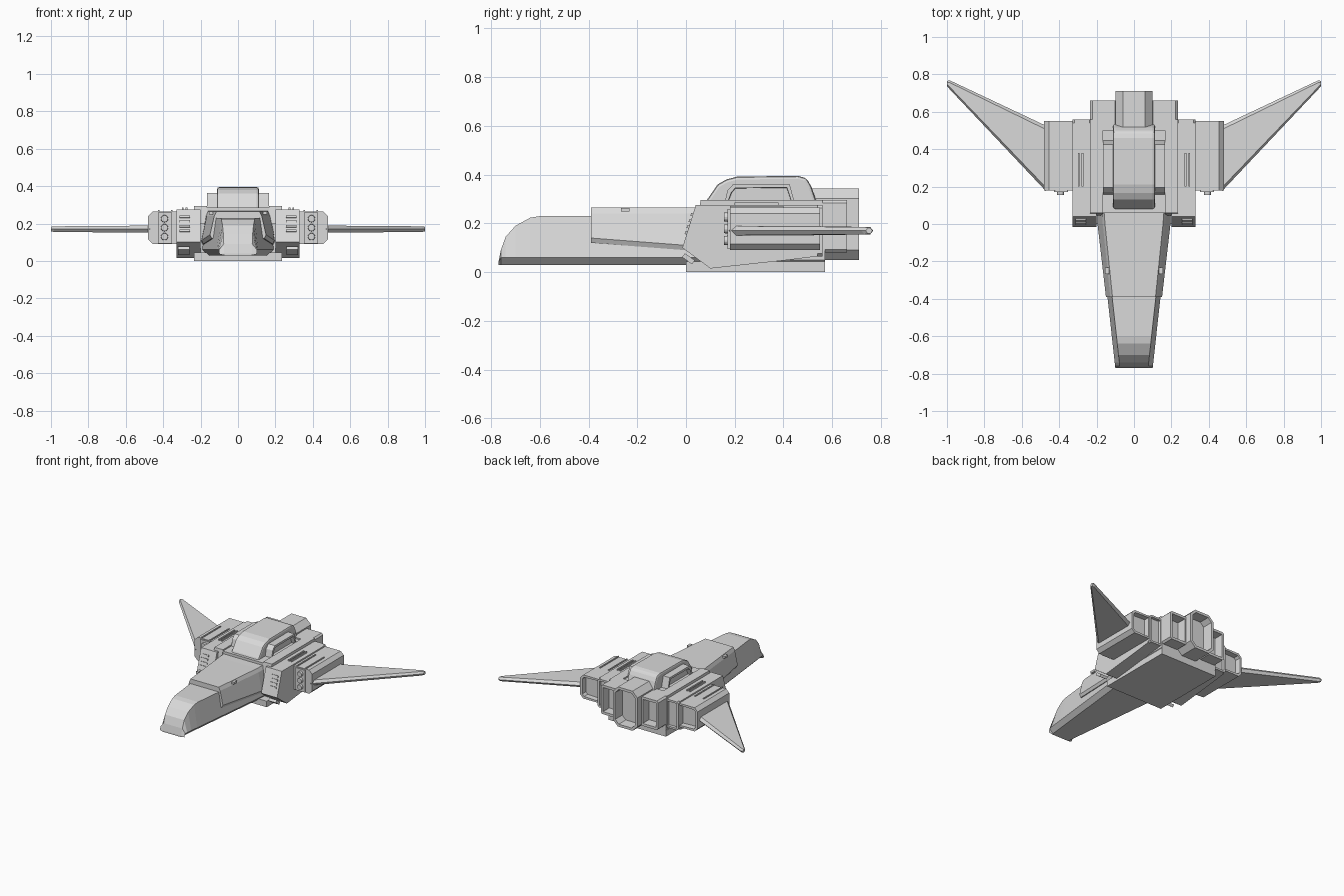
import bpy, bmesh, math
from mathutils import Matrix

cube = bpy.data.objects.get("Cube")
if cube:
    bpy.data.objects.remove(cube, do_unlink=True)

grey = bpy.data.materials.new("hull grey")
grey.use_nodes = True
COLOUR = (0.7, 0.7, 0.7, 1)
grey.diffuse_color = COLOUR
grey.node_tree.nodes["Principled BSDF"].inputs["Base Color"].default_value = COLOUR


def finish(name, bm, mirror=False, bevel=0):
    """Turn a bmesh into an object, optionally mirrored across x = 0."""
    mesh = bpy.data.meshes.new(name)
    bm.to_mesh(mesh)
    bm.free()
    obj = bpy.data.objects.new(name, mesh)
    bpy.context.collection.objects.link(obj)
    mesh.materials.append(grey)
    if bevel:
        mod = obj.modifiers.new("edge bevel", 'BEVEL')
        mod.width, mod.segments = bevel, 2
        mod.limit_method, mod.angle_limit = 'ANGLE', math.radians(40)
    if mirror:
        obj.modifiers.new("mirror", 'MIRROR').use_clip = False
    return obj


def loft(name, rings, mirror=False, recess=None, bevel=0):
    """Bridge rings of points; recess = (rim, depth) sinks the last cap."""
    bm = bmesh.new()
    loops = [[bm.verts.new(p) for p in ring] for ring in rings]
    n = len(loops[0])
    for a, b in zip(loops, loops[1:]):
        for i in range(n):
            j = (i + 1) % n
            bm.faces.new((a[i], a[j], b[j], b[i]))
    bm.faces.new(loops[0][::-1])
    cap = bm.faces.new(loops[-1])
    bmesh.ops.recalc_face_normals(bm, faces=bm.faces[:])
    if recess:
        rim, depth = recess
        bmesh.ops.inset_region(bm, faces=[cap], thickness=rim)
        bmesh.ops.inset_region(bm, faces=[cap], thickness=0.002, depth=-depth)
    return finish(name, bm, mirror, bevel)


def prism_y(name, xz, y0, y1, **kw):
    return loft(name, [[(x, y, z) for x, z in xz] for y in (y0, y1)], **kw)


def prism_x(name, yz, x0, x1, **kw):
    return loft(name, [[(x, y, z) for y, z in yz] for x in (x0, x1)], **kw)


def octagon(x0, x1, z0, z1, c):
    return [(x0 + c, z0), (x1 - c, z0), (x1, z0 + c), (x1, z1 - c),
            (x1 - c, z1), (x0 + c, z1), (x0, z1 - c), (x0, z0 + c)]


def boxes(name, items, tilt=0, mirror=True):
    """Several (centre, size) boxes in one object."""
    bm = bmesh.new()
    for centre, size in items:
        bmesh.ops.create_cube(bm, size=1, matrix=Matrix.Translation(centre)
                              @ Matrix.Rotation(tilt, 4, 'X')
                              @ Matrix.Diagonal((*size, 1)))
    return finish(name, bm, mirror)


# Nose: rounded down at the front, flared towards the body
def nose_ring(y, top):
    w = 0.10 + 0.11 * (y + 0.77)
    mid = min(0.06, top - 0.004)
    half = [(w - 0.03, 0.03), (w, mid), (w - 0.025, top)]
    return [(x, y, z) for x, z in half] + [(-x, y, z) for x, z in half[::-1]]


nose_top = [(-0.77, 0.04), (-0.76, 0.09), (-0.74, 0.145), (-0.70, 0.19),
            (-0.64, 0.223), (-0.60, 0.23), (0.12, 0.23)]
loft("nose", [nose_ring(y, z) for y, z in nose_top])


# Armour shell over the rear of the nose
def shell_ring(y, low, w, top_w, top):
    half = [(w - 0.01, low), (w, low + 0.02), (top_w + 0.012, top - 0.025), (top_w, top)]
    return [(x, y, z) for x, z in half] + [(-x, y, z) for x, z in half[::-1]]


loft("nose_armour", [shell_ring(-0.39, 0.12, 0.15, 0.115, 0.265),
                     shell_ring(0.0, 0.09, 0.195, 0.155, 0.265),
                     shell_ring(0.14, 0.08, 0.20, 0.165, 0.268)])
boxes("armour_seam", [((0.145, -0.25, 0.256), (0.02, 0.035, 0.016))])

# Central body, raised deck and belly plate
prism_y("body", octagon(-0.235, 0.235, 0.03, 0.285, 0.02), 0.06, 0.57)
prism_x("deck_rail", [(0.045, 0.2), (0.06, 0.295), (0.56, 0.295), (0.56, 0.2)],
        0.165, 0.235, mirror=True)
boxes("belly_plate", [((0, 0.285, 0.022), (0.47, 0.57, 0.044))], mirror=False)

# Inner pods with slanted fronts, sunk rears and cooling vents
pod_side = [(-0.015, 0.10), (0.04, 0.275), (0.54, 0.275),
            (0.54, 0.065), (0.42, 0.05), (0.10, 0.015)]
prism_x("inner_pod", pod_side, 0.20, 0.33, mirror=True)
prism_y("inner_pod_exhaust", octagon(0.225, 0.33, 0.065, 0.275, 0.012),
        0.50, 0.56, mirror=True, recess=(0.015, 0.04))
tilt = -math.atan2(0.055, 0.175)
boxes("front_vents", [((0.285, -0.015 + (z - 0.10) * 0.314, z), (0.055, 0.016, 0.012))
                      for z in (0.16, 0.185, 0.21, 0.235)], tilt)
boxes("pod_top_ridges", [((x, 0.29, 0.279), (0.009, 0.18, 0.014)) for x in (0.275, 0.295)])
boxes("pod_front_foot", [((0.29, 0.01, 0.055), (0.06, 0.05, 0.02))], math.radians(-36))

# Outer pods carrying the wings
outer = [(0.32, 0.09), (0.455, 0.09), (0.48, 0.115), (0.48, 0.24), (0.455, 0.265), (0.32, 0.265)]
prism_y("outer_pod", outer, 0.18, 0.55, mirror=True, recess=(0.018, 0.04))
boxes("outer_pod_ridges", [((x, 0.29, 0.266), (0.008, 0.22, 0.012)) for x in (0.355, 0.425)])
boxes("launcher_panel", [((0.39, 0.178, 0.177), (0.075, 0.014, 0.165))])
bm = bmesh.new()
for z in (0.13, 0.178, 0.226):
    bmesh.ops.create_cone(bm, cap_ends=True, segments=16, radius1=0.022, radius2=0.018,
                          depth=0.04, matrix=Matrix.Translation((0.393, 0.175, z))
                          @ Matrix.Rotation(math.pi / 2, 4, 'X'))
finish("launcher_tubes", bm, mirror=True)


# Swept wings
def wing_ring(x, y0, y1, t, edge):
    z = 0.17
    return [(x, y0, z), (x, y0 + edge, z + t), (x, y1 - edge, z + t),
            (x, y1, z), (x, y1 - edge, z - t), (x, y0 + edge, z - t)]


loft("wing", [wing_ring(0.47, 0.175, 0.525, 0.019, 0.02),
              wing_ring(0.985, 0.72, 0.768, 0.015, 0.012),
              wing_ring(1.0, 0.738, 0.765, 0.012, 0.008)], mirror=True)

# Canopy hump with a framed blister on each side
canopy = [(0.07, 0.26), (0.085, 0.295), (0.13, 0.36), (0.165, 0.38), (0.21, 0.392),
          (0.46, 0.395), (0.495, 0.385), (0.515, 0.35), (0.545, 0.26)]
prism_x("canopy", canopy, -0.112, 0.112, bevel=0.012)
blister = [(0.155, 0.27), (0.17, 0.335), (0.195, 0.362), (0.425, 0.362), (0.45, 0.27)]
prism_x("canopy_blister", blister, 0.10, 0.165, mirror=True, recess=(0.018, 0.03))

# Main engine and side engines with hollow exhausts
prism_y("main_engine", octagon(-0.10, 0.10, 0.05, 0.343, 0.04), 0.50, 0.71,
        recess=(0.02, 0.08))
prism_y("side_engine", octagon(0.09, 0.235, 0.08, 0.295, 0.012), 0.50, 0.66,
        mirror=True, recess=(0.02, 0.07))
